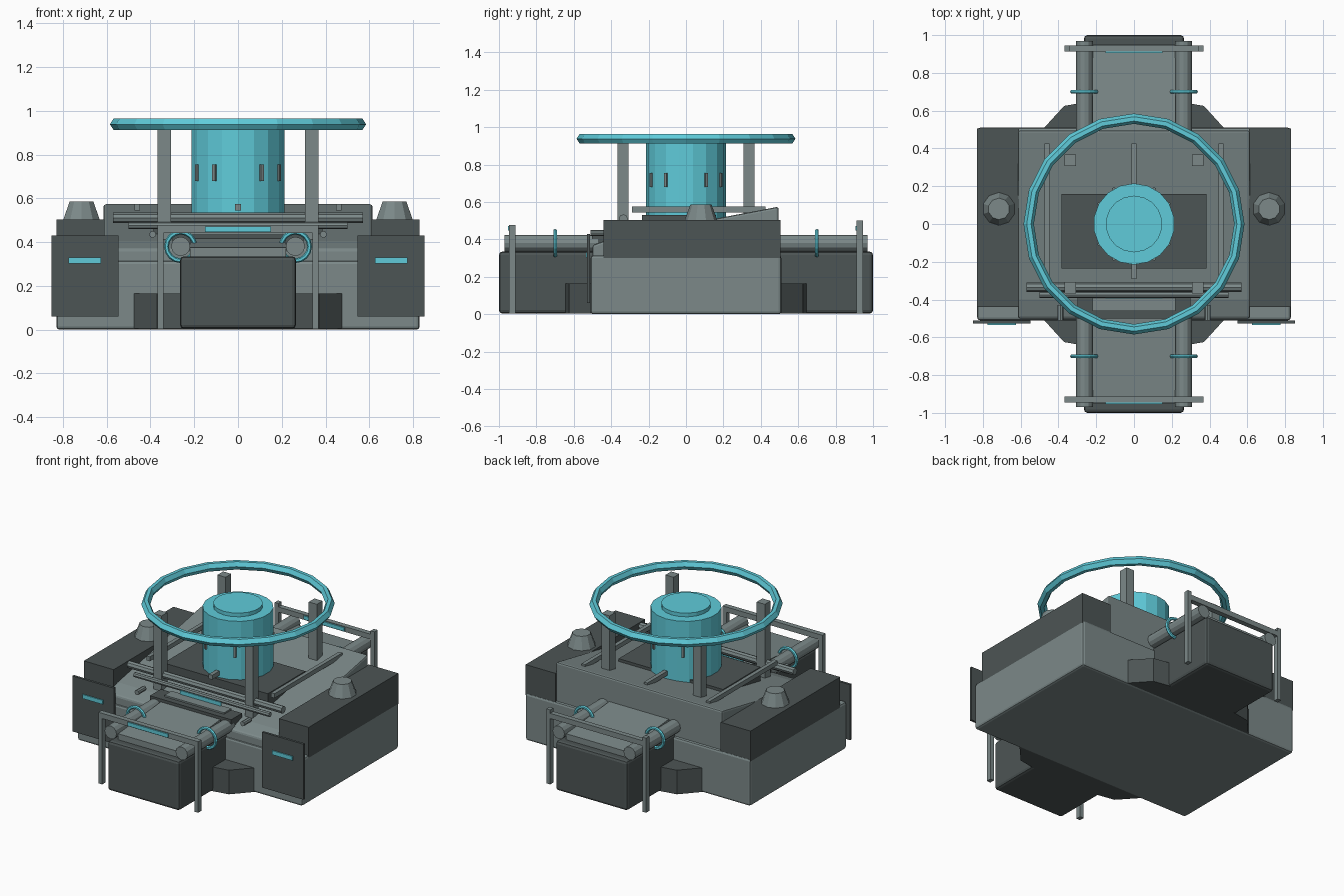
import bpy
import bmesh
from math import pi, cos, sin, radians
from mathutils import Matrix, Vector

if "Cube" in bpy.data.objects:
    bpy.data.objects.remove(bpy.data.objects["Cube"])


def material(name, rgb):
    m = bpy.data.materials.new(name)
    m.use_nodes = True
    m.diffuse_color = (*rgb, 1)
    m.node_tree.nodes["Principled BSDF"].inputs["Base Color"].default_value = (*rgb, 1)
    return m


LIGHT = material("light grey", (0.2, 0.25, 0.25))
DARK = material("dark grey", (0.073, 0.09, 0.09))
TEAL = material("teal", (0.115, 0.6, 0.7))


def finish(name, bm, mat, bevel=0):
    bmesh.ops.recalc_face_normals(bm, faces=bm.faces)
    me = bpy.data.meshes.new(name)
    bm.to_mesh(me)
    bm.free()
    me.materials.append(mat)
    ob = bpy.data.objects.new(name, me)
    bpy.context.collection.objects.link(ob)
    if bevel:
        mod = ob.modifiers.new("bevel", "BEVEL")
        mod.width = bevel
        mod.segments = 2
    return ob


def box(name, x, y, z, mat, bevel=0):
    """Box from (low, high) pairs along each axis."""
    bm = bmesh.new()
    mid = Vector([(a + b) / 2 for a, b in (x, y, z)])
    size = [abs(b - a) for a, b in (x, y, z)]
    bmesh.ops.create_cube(bm, size=1, matrix=Matrix.Translation(mid) @ Matrix.Diagonal((*size, 1)))
    return finish(name, bm, mat, bevel)


def cone(name, centre, r1, r2, length, sides, mat, axis="Z", bevel=0):
    rot = {"Z": Matrix(), "X": Matrix.Rotation(pi / 2, 4, "Y"),
           "Y": Matrix.Rotation(pi / 2, 4, "X")}[axis]
    bm = bmesh.new()
    bmesh.ops.create_cone(bm, cap_ends=True, segments=sides, radius1=r1, radius2=r2,
                          depth=length, matrix=Matrix.Translation(centre) @ rot)
    return finish(name, bm, mat, bevel)


def prism(name, points, low, high, mat, axis="X", bevel=0):
    """Extrude a (y, z) profile along X, or an (x, y) profile along Z."""
    bm = bmesh.new()
    place = (lambda p, t: (t, *p)) if axis == "X" else (lambda p, t: (*p, t))
    face = bm.faces.new([bm.verts.new(place(p, low)) for p in points])
    new = bmesh.ops.extrude_face_region(bm, geom=[face])["geom"]
    shift = Vector(place((0, 0), high - low))
    bmesh.ops.translate(bm, vec=shift, verts=[v for v in new if isinstance(v, bmesh.types.BMVert)])
    return finish(name, bm, mat, bevel)


def hoop(name, centre, section, sides, mat, axis="Z"):
    """Sweep a (radius, height) section round an axis."""
    bm = bmesh.new()
    loops = []
    for i in range(sides):
        a = 2 * pi * i / sides
        loops.append([bm.verts.new((r * cos(a), r * sin(a), h)) for r, h in section])
    n = len(section)
    for i in range(sides):
        p, q = loops[i], loops[(i + 1) % sides]
        for j in range(n):
            k = (j + 1) % n
            bm.faces.new((p[j], q[j], q[k], p[k]))
    if axis == "Y":
        bm.transform(Matrix.Rotation(pi / 2, 4, "X"))
    bm.transform(Matrix.Translation(centre))
    return finish(name, bm, mat)


# Main hull and sloping deck
box("hull_base", (-0.83, 0.83), (-0.51, 0.51), (0, 0.315), LIGHT, 0.015)
prism("upper_deck", [(0.495, 0.3), (0.495, 0.575), (-0.4, 0.405), (-0.5, 0.37), (-0.5, 0.3)],
      -0.615, 0.615, LIGHT, bevel=0.012)
box("turret_plinth", (-0.385, 0.385), (-0.235, 0.16), (0.4, 0.53), DARK)
box("front_collar", (-0.3, 0.3), (-0.5, -0.385), (0.3, 0.435), DARK)
box("deck_front_light", (-0.15, 0.15), (-0.395, -0.386), (0.445, 0.47), TEAL)
box("deck_front_block", (-0.22, 0.22), (-0.46, -0.385), (0.4, 0.445), LIGHT)

# Deck rails and cross pipes
for label, x in (("left", 0.46), ("centre", 0), ("right", -0.46)):
    box(label + "_deck_rail", (x - 0.013, x + 0.013), (-0.29, 0.425), (0.545, 0.575), LIGHT)
cone("upper_cross_pipe", (0, -0.335, 0.51), 0.024, 0.024, 1.14, 8, LIGHT, "X")
cone("lower_cross_pipe", (0, -0.375, 0.475), 0.016, 0.016, 1, 8, LIGHT, "X")

# Side pods, vents and front shields
for label, s in (("left", 1), ("right", -1)):
    box(label + "_side_pod", (s * 0.61, s * 0.83), (-0.44, 0.505), (0.3, 0.503), DARK)
    cone(label + "_vent", (s * 0.715, 0.08, 0.543), 0.088, 0.057, 0.085, 10, LIGHT)
    box(label + "_front_shield", (s * 0.547, s * 0.853), (-0.528, -0.512), (0.06, 0.43), DARK)
    box(label + "_shield_light", (s * 0.625, s * 0.775), (-0.535, -0.527), (0.303, 0.33), TEAL)
    cone(label + "_deck_bolt", (s * 0.39, -0.47, 0.435), 0.016, 0.016, 0.08, 8, LIGHT, "Y")

# Central drum with slots
cone("drum", (0, 0, 0.71), 0.215, 0.215, 0.42, 18, TEAL)
cone("drum_cap", (0, 0, 0.93), 0.15, 0.15, 0.03, 18, TEAL)
for i in range(12):
    if i % 3:
        slot = box("drum_slot_%d" % i, (0.205, 0.222), (-0.008, 0.008), (0.68, 0.755), LIGHT)
        slot.rotation_euler.z = radians(30 * i)

# Overhead ring on four posts
hoop("overhead_ring", (0, 0, 0), [(0.585, 0.938), (0.568, 0.965), (0.545, 0.965),
     (0.53, 0.938), (0.545, 0.912), (0.568, 0.912)], 20, TEAL)
for sx in (1, -1):
    for sy in (1, -1):
        x, y = sx * 0.337, sy * 0.337
        box("ring_post", (x - 0.03, x + 0.03), (y - 0.03, y + 0.03), (0.39, 0.915), LIGHT)

# Front and rear arms
small = [(0.065 + 0.011 * cos(i * pi / 3), 0.011 * sin(i * pi / 3)) for i in range(6)]
for label, s in (("front", -1), ("rear", 1)):
    box(label + "_arm", (-0.265, 0.265), (s * 0.45, s * 1.0), (0.004, 0.335), DARK, 0.018)
    prism(label + "_arm_deck", [(s * 0.45, 0.32), (s * 0.45, 0.42), (s * 0.95, 0.375),
          (s * 0.95, 0.32)], -0.22, 0.22, LIGHT)
    box(label + "_frame_bar", (-0.368, 0.368), (s * 0.912, s * 0.946), (0.442, 0.477), LIGHT)
    y = s * 0.929 - 0.017
    box(label + "_frame_light", (-0.15, 0.15), (y - 0.007, y), (0.447, 0.472), TEAL)
    for sx in (1, -1):
        side = label + ("_left" if sx > 0 else "_right")
        cone(side + "_pipe", (sx * 0.262, s * 0.72, 0.38), 0.044, 0.044, 0.5, 12, LIGHT, "Y")
        hoop(side + "_pipe_ring", (sx * 0.262, s * 0.7, 0.38), small, 16, TEAL, "Y")
        box(side + "_frame_leg", (sx * 0.34, sx * 0.368), (s * 0.912, s * 0.946),
            (0.003, 0.5 if s > 0 else 0.477), LIGHT)
        prism(side + "_gusset", [(sx * 0.2, s * 0.45), (sx * 0.475, s * 0.45), (sx * 0.475, s * 0.51),
              (sx * 0.37, s * 0.625), (sx * 0.2, s * 0.655)], 0.004, 0.165, DARK, "Z")
